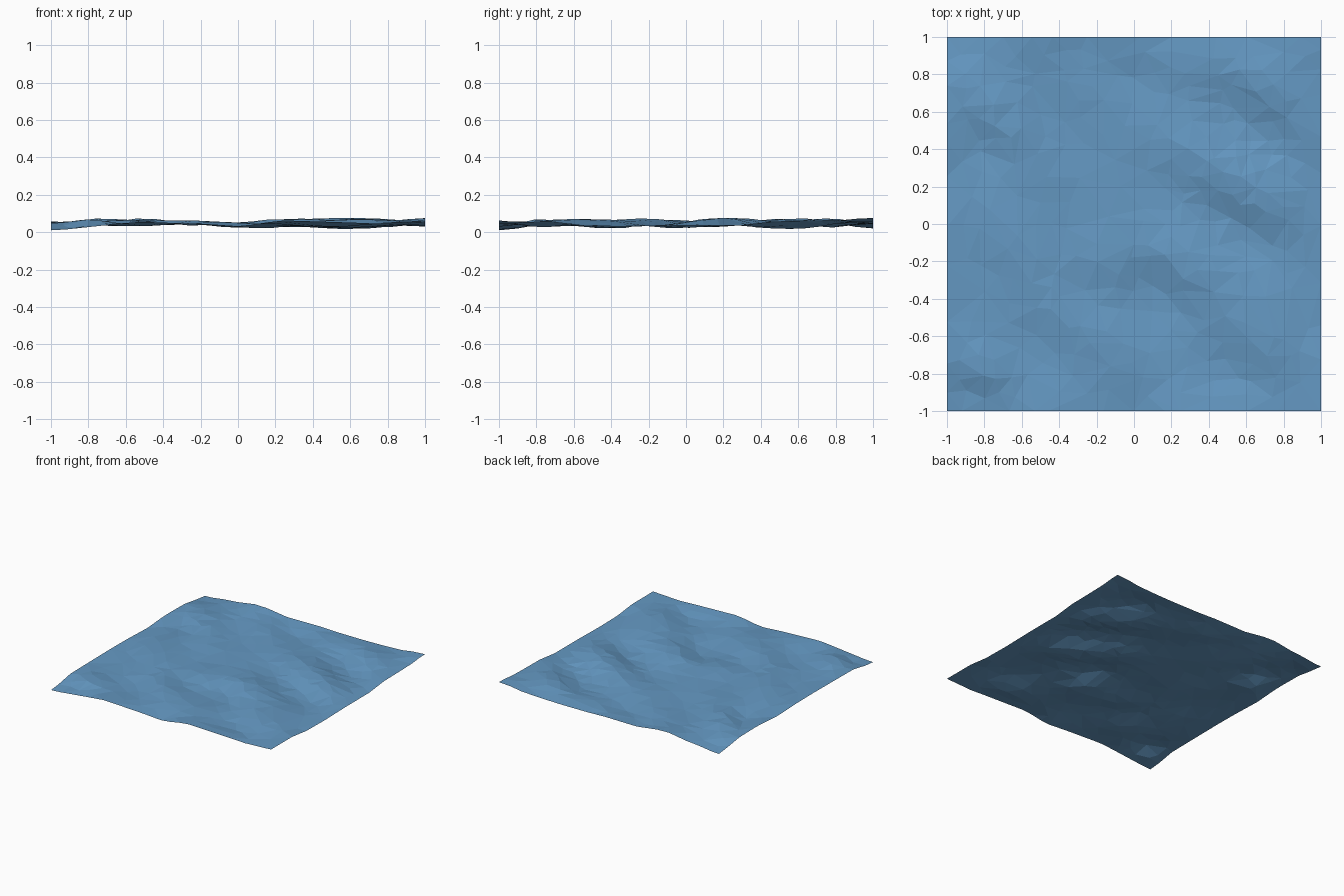
import bpy, bmesh, math, random

if "Cube" in bpy.data.objects:
    bpy.data.objects.remove(bpy.data.objects["Cube"])

random.seed(4)

# steep wave faces: x, y, height (positive rises to back right), width
WAVES = [
    (0.60, 0.68, .048, .13), (0.60, 0.06, .045, .13), (-.80, 0.52, .048, .11),
    (0.18, -.29, .048, .12), (-.20, -.30, .038, .12), (0.60, -.72, .040, .14),
    (-.90, -.84, .050, .10), (0.28, 0.26, .028, .13), (-.45, -.55, .028, .14),
    (0.10, 0.88, .025, .14), (0.90, 0.45, .020, .13), (-.72, -.15, .020, .14),
    (-.50, 0.45, -.020, .15), (-.20, 0.82, -.020, .15), (-.10, -.50, -.018, .14),
    (0.62, 0.35, -.020, .14), (0.65, -.22, -.020, .14), (-.45, -.12, -.016, .15)]

# border heights at nine even steps from low to high x or y
FRONT = (.010, .035, .055, .045, .030, .062, .055, .045, .055)
BACK = (.020, .045, .075, .045, .048, .042, .042, .050, .075)
LEFT = (.010, .048, .050, .052, .050, .042, .058, .055, .020)
RIGHT = (.055, .055, .032, .030, .035, .035, .058, .060, .075)


def edge(profile, t):
    s = min(max((t + 1) * 4, 0), 7.9999)
    i = int(s)
    f = s - i
    f = f * f * (3 - 2 * f)
    return profile[i] * (1 - f) + profile[i + 1] * f


def height(x, y):
    z = 0
    for cx, cy, h, w in WAVES:
        u = (x - cx + y - cy) * .7071 / w
        v = (y - cy - x + cx) * .7071 / (w * 1.3)
        z += h * u * math.exp(-.5 * (u * u + v * v))
    z = .047 + .040 * math.tanh(z / .036)
    # blend into the border profiles
    sides = ((1 + y, edge(FRONT, x)), (1 - y, edge(BACK, x)),
             (1 + x, edge(LEFT, y)), (1 - x, edge(RIGHT, y)))
    total, weight = 0, 0
    for d, target in sides:
        k = math.exp(-(d / .12) ** 2)
        total += k * target
        weight += k
    w = min(weight, 1)
    return z * (1 - w) + total / max(weight, 1e-9) * w


# irregular low-poly water sheet
N = 22
bm = bmesh.new()
bmesh.ops.create_grid(bm, x_segments=N, y_segments=N, size=1)
for v in bm.verts:
    x, y, j = v.co.x, v.co.y, .6 / N
    if abs(x) < .99:
        v.co.x += random.uniform(-j, j)
    if abs(y) < .99:
        v.co.y += random.uniform(-j, j)
    v.co.z = height(v.co.x, v.co.y)
bmesh.ops.triangulate(bm, faces=bm.faces[:])
mesh = bpy.data.meshes.new("water_surface")
bm.to_mesh(mesh)
bm.free()
water = bpy.data.objects.new("water_surface", mesh)
bpy.context.collection.objects.link(water)

# merge the flatter triangles into larger facets
dec = water.modifiers.new("facets", 'DECIMATE')
dec.ratio = .6

# blue water
mat = bpy.data.materials.new("water_blue")
mat.diffuse_color = (.13, .32, .55, 1)
mat.use_nodes = True
mat.node_tree.nodes["Principled BSDF"].inputs["Base Color"].default_value = mat.diffuse_color
mesh.materials.append(mat)
